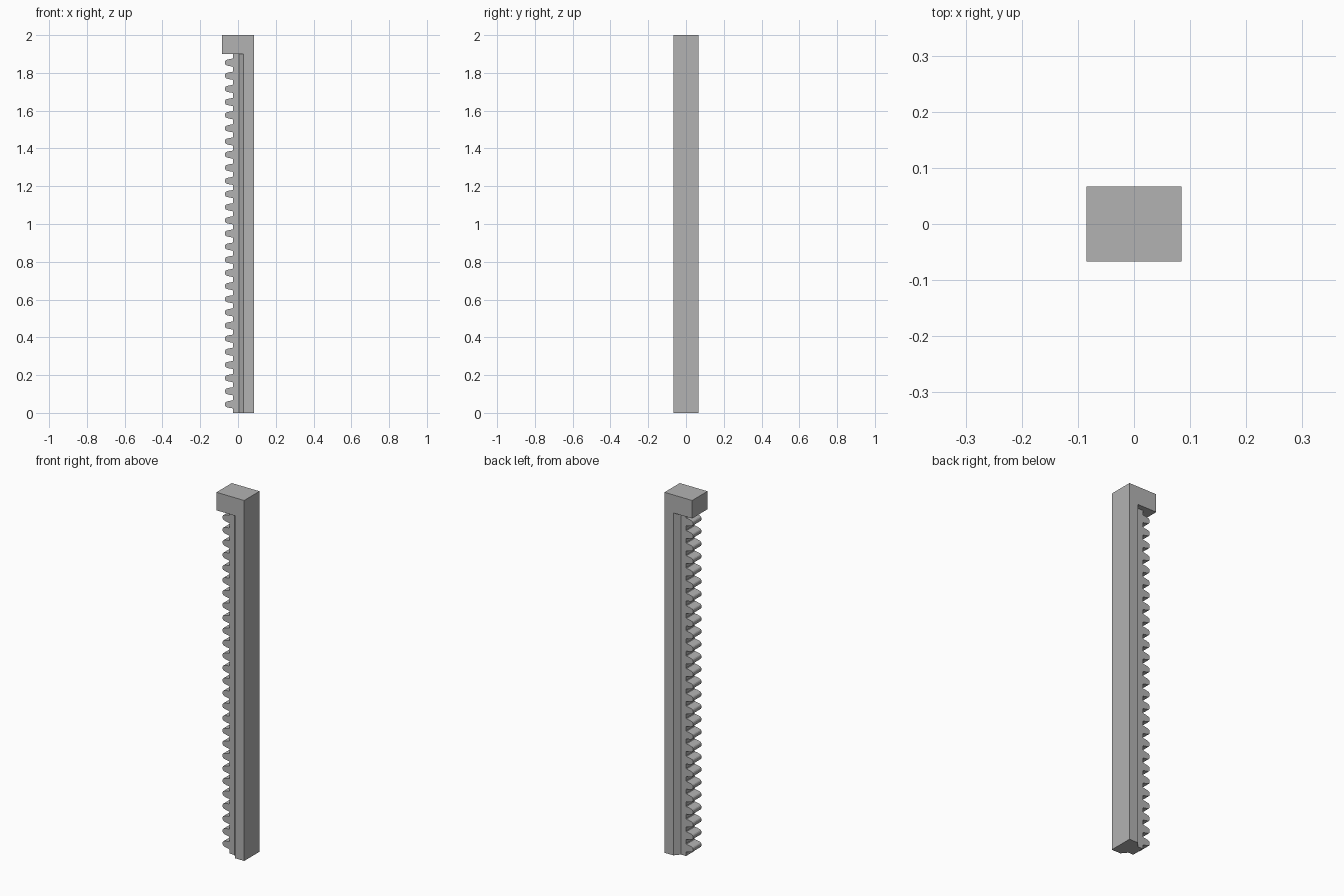
import bpy
import bmesh
from mathutils import Vector

cube = bpy.data.objects.get("Cube")
if cube:
    bpy.data.objects.remove(cube, do_unlink=True)

grey = bpy.data.materials.new("plain grey")
grey.use_nodes = True
grey.diffuse_color = (0.45, 0.45, 0.45, 1)
grey.node_tree.nodes["Principled BSDF"].inputs["Base Color"].default_value = (0.45, 0.45, 0.45, 1)

DEPTH = 0.067        # half depth of the frame and cap
RACK_DEPTH = 0.037   # half depth of the toothed strip
CAP_Z = 1.9
NECK_X, STRIP_X, ROOT_X = 0.03, 0.005, -0.026
TEETH, PITCH, FIRST_Z = 27, 0.0696, 0.045


def extrude_profile(name, points, move):
    """Fill a closed profile and extrude it along a vector."""
    bm = bmesh.new()
    face = bm.faces.new([bm.verts.new(p) for p in points])
    result = bmesh.ops.extrude_face_region(bm, geom=[face], use_keep_orig=True)
    verts = [g for g in result["geom"] if isinstance(g, bmesh.types.BMVert)]
    bmesh.ops.translate(bm, verts=verts, vec=Vector(move))
    bmesh.ops.recalc_face_normals(bm, faces=bm.faces)
    mesh = bpy.data.meshes.new(name)
    bm.to_mesh(mesh)
    bm.free()
    mesh.materials.append(grey)
    obj = bpy.data.objects.new(name, mesh)
    bpy.context.collection.objects.link(obj)
    return obj


# Backing bar and overhanging cap in one L-shaped solid
frame = [(NECK_X, 0), (0.085, 0), (0.085, 2), (-0.085, 2), (-0.085, CAP_Z), (NECK_X, CAP_Z)]
extrude_profile("bar_and_cap", [(x, -DEPTH, z) for x, z in frame], (0, 2 * DEPTH, 0))

# Tapered neck between the bar and the toothed strip
neck = [(NECK_X, -DEPTH), (NECK_X, DEPTH), (STRIP_X, RACK_DEPTH), (STRIP_X, -RACK_DEPTH)]
extrude_profile("tapered_neck", [(x, y, 0) for x, y in neck], (0, 0, CAP_Z))

# Toothed strip: half a tooth outline from root to tip, mirrored and repeated
half_tooth = [(ROOT_X, 0.024), (-0.029, 0.021), (-0.045, 0.0185),
              (-0.059, 0.015), (-0.065, 0.012), (-0.068, 0.007)]
rack = [(STRIP_X, CAP_Z), (STRIP_X, 0), (ROOT_X, 0)]
for i in range(TEETH):
    z = FIRST_Z + i * PITCH
    rack += [(x, z - h) for x, h in half_tooth]
    rack += [(x, z + h) for x, h in reversed(half_tooth)]
rack.append((ROOT_X, CAP_Z))
extrude_profile("toothed_strip", [(x, -RACK_DEPTH, z) for x, z in rack], (0, 2 * RACK_DEPTH, 0))
